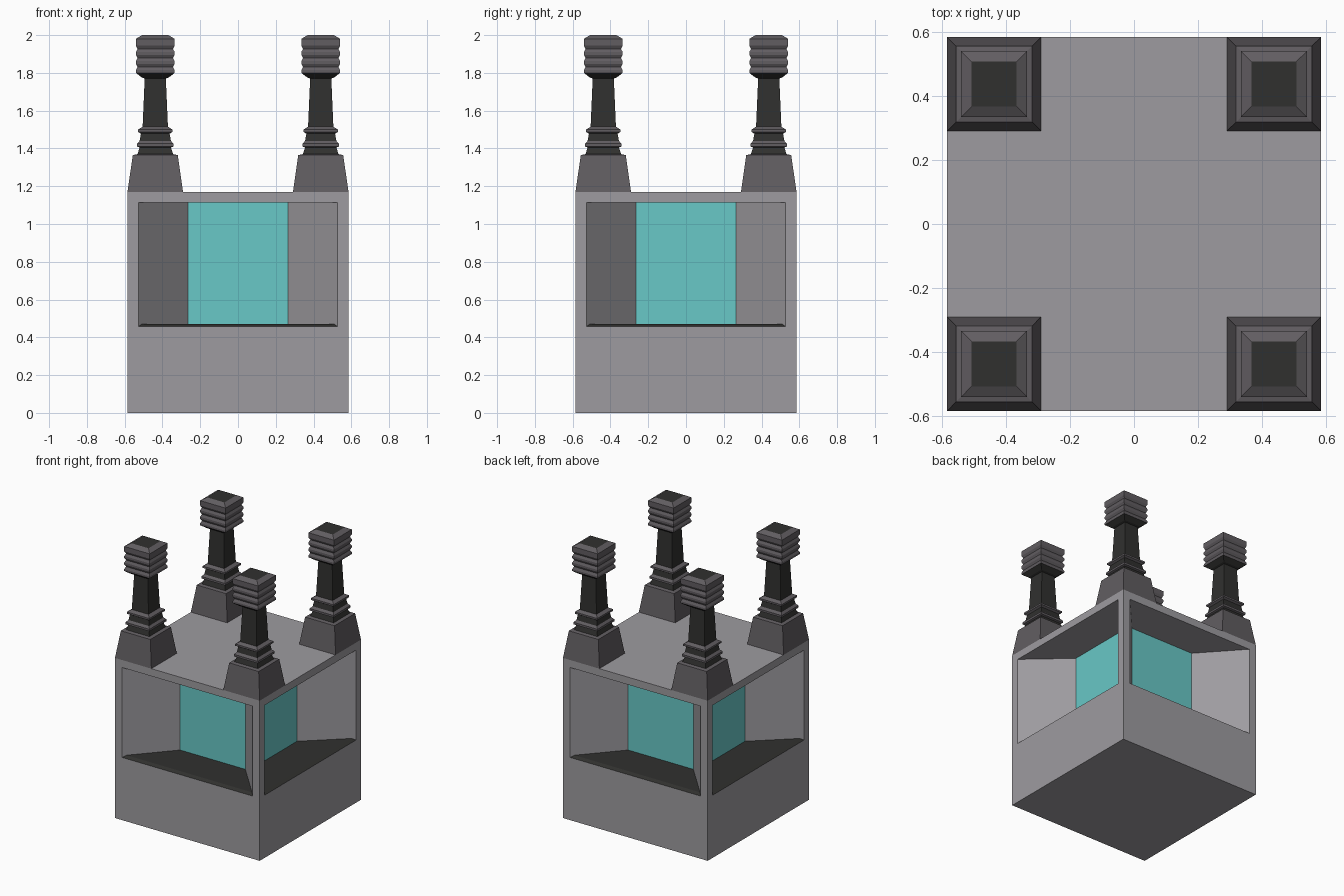
import bpy, bmesh
from math import pi
from mathutils import Matrix, Vector

if "Cube" in bpy.data.objects:
    bpy.data.objects.remove(bpy.data.objects["Cube"])


def material(name, rgb):
    m = bpy.data.materials.new(name)
    m.diffuse_color = (*rgb, 1)
    m.use_nodes = True
    m.node_tree.nodes["Principled BSDF"].inputs["Base Color"].default_value = m.diffuse_color
    return m


GREY = material("light_grey", (0.34, 0.33, 0.35))
MID = material("mid_grey", (0.12, 0.11, 0.12))
DARK = material("near_black", (0.03, 0.03, 0.028))
TEAL = material("teal", (0.14, 0.58, 0.57))

H = 0.585        # half width of the block
TOP = 1.17       # top of the block
GLASS_Y = -0.292  # plane of the front glass


def make(name, faces, mats):
    """Object from a list of (corner points, material index)."""
    bm = bmesh.new()
    for pts, mi in faces:
        bm.faces.new([bm.verts.new(p) for p in pts]).material_index = mi
    bmesh.ops.remove_doubles(bm, verts=bm.verts, dist=1e-4)
    me = bpy.data.meshes.new(name)
    bm.to_mesh(me)
    bm.free()
    for m in mats:
        me.materials.append(m)
    ob = bpy.data.objects.new(name, me)
    bpy.context.collection.objects.link(ob)
    return ob


def rect(hw, y, z0, z1):
    """Upright rectangle seen from the front, counter-clockwise."""
    return [Vector(p) for p in ((-hw, y, z0), (hw, y, z0), (hw, y, z1), (-hw, y, z1))]


def band(a, b, skip=()):
    """Quads joining two rectangles."""
    return [[a[j], a[(j + 1) % 4], b[(j + 1) % 4], b[j]] for j in range(4) if j not in skip]


def all_sides(quads):
    """Repeat front-side quads around the four sides."""
    out = []
    for k in range(4):
        r = Matrix.Rotation(k * pi / 2, 4, 'Z')
        out += [([r @ p for p in q], 0) for q in quads]
    return out


def square(h, z):
    return [Vector(p) for p in ((-h, -h, z), (h, -h, z), (h, h, z), (-h, h, z))]


# Block with a tapering recess in each side
outer = rect(H, -H, 0, TOP)
opening = rect(0.528, -H, 0.458, 1.115)
inner = rect(0.264, GLASS_Y, 0.458, 1.115)
shell = all_sides(band(outer, opening) + band(opening, inner, skip=(0,)))
shell += [(square(H, TOP), 0), (square(H, 0)[::-1], 0)]
make("block", shell, [GREY])

# Dark sills with a small sloped lip
t = 0.08
up = Vector((0, 0, 0.013))
lip_l = opening[0].lerp(inner[0], t) + up
lip_r = opening[1].lerp(inner[1], t) + up
make("window_sills", all_sides([
    [opening[0], opening[1], lip_r, lip_l],
    [lip_l, lip_r, inner[1] + up, inner[0] + up]]), [DARK])

# Teal glass
make("window_glass", all_sides([rect(0.264, GLASS_Y, 0.458, 1.115)]), [TEAL])

# Corner post profile: half width, height, material of the band above (0 mid, 1 dark)
profile = [(0.147, TOP, 0), (0.119, 1.365, 0), (0.094, 1.37, 1), (0.083, 1.405, 0),
           (0.097, 1.41, 0), (0.097, 1.425, 0), (0.083, 1.44, 1), (0.076, 1.478, 0),
           (0.091, 1.487, 0), (0.091, 1.5, 0), (0.067, 1.515, 1), (0.056, 1.77, 1),
           (0.07, 1.775, 1)]
# Ribbed head
for i in range(4):
    z = 1.80 + i * 0.048
    profile += [(0.103, z, 0), (0.103, z + 0.014, 0), (0.094, z + 0.031, 0)]
profile[-1] = (0.103, 1.98, 0)
profile.append((0.07, 2.0, 1))

post = []
for (h0, z0, m), (h1, z1, _) in zip(profile, profile[1:]):
    post += [(q, m) for q in band(square(h0, z0), square(h1, z1))]
post.append((square(profile[-1][0], 2.0), 1))
offset = Vector((H - 0.147, -(H - 0.147), 0))
posts = make("corner_posts", [([p + offset for p in q], m) for q, m in post], [MID, DARK])
mod = posts.modifiers.new("four_corners", 'MIRROR')
mod.use_axis = (True, True, False)
mod.use_mirror_merge = False
